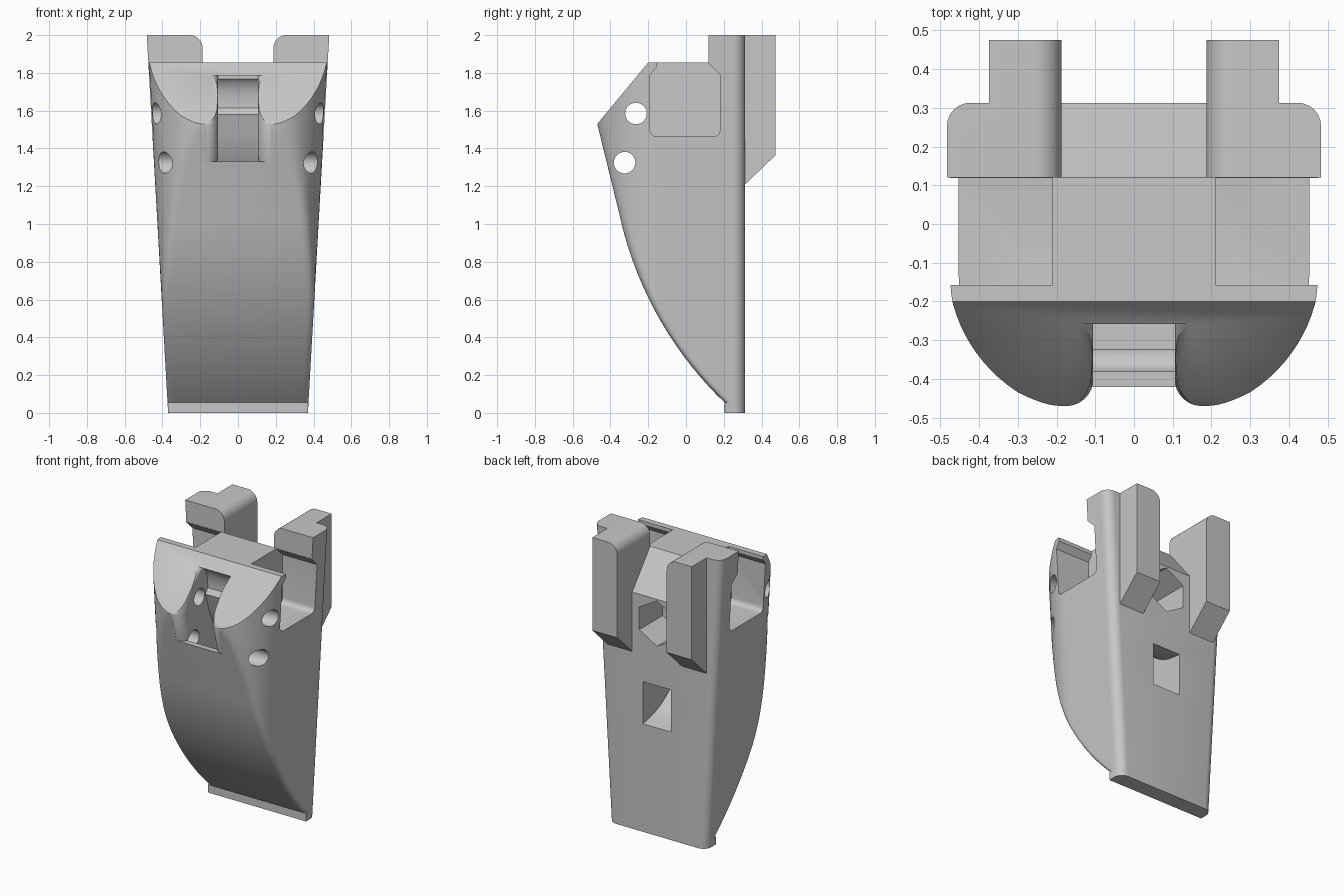
import bpy, bmesh, math
from mathutils import Vector

cube = bpy.data.objects.get("Cube")
if cube:
    bpy.data.objects.remove(cube, do_unlink=True)

grey = bpy.data.materials.new("light_grey")
grey.use_nodes = True
tone = (0.57, 0.57, 0.57, 1)
grey.diffuse_color = tone
grey.node_tree.nodes["Principled BSDF"].inputs["Base Color"].default_value = tone


def loft(name, loops):
    """Skin a stack of equal-length closed loops and cap both ends."""
    bm = bmesh.new()
    rings = [[bm.verts.new(p) for p in loop] for loop in loops]
    n = len(rings[0])
    for a, b in zip(rings, rings[1:]):
        for i in range(n):
            j = (i + 1) % n
            bm.faces.new((a[i], a[j], b[j], b[i]))
    bm.faces.new(rings[0][::-1])
    bm.faces.new(rings[-1])
    bmesh.ops.recalc_face_normals(bm, faces=bm.faces)
    mesh = bpy.data.meshes.new(name)
    bm.to_mesh(mesh)
    bm.free()
    mesh.materials.append(grey)
    obj = bpy.data.objects.new(name, mesh)
    bpy.context.collection.objects.link(obj)
    return obj


def prism_x(name, yz, x0, x1):
    return loft(name, [[(x, y, z) for y, z in yz] for x in (x0, x1)])


def prism_y(name, xz, y0, y1):
    return loft(name, [[(x, y, z) for x, z in xz] for y in (y0, y1)])


def mirrored(half, z):
    return [(x, y, z) for x, y in half] + [(-x, y, z) for x, y in reversed(half)]


def arc(cx, cy, rx, ry, a0, a1, n=8):
    pts = []
    for i in range(n + 1):
        t = math.radians(a0 + (a1 - a0) * i / n)
        pts.append((cx + rx * math.cos(t), cy + ry * math.sin(t)))
    return pts


def spline(points, steps=5):
    """Smooth curve through the given points."""
    p = [Vector(q) for q in points]
    p = [2 * p[0] - p[1]] + p + [2 * p[-1] - p[-2]]
    out = []
    for a, b, c, d in zip(p, p[1:], p[2:], p[3:]):
        for i in range(steps):
            t = i / steps
            out.append(0.5 * (2 * b + (c - a) * t + (2 * a - 5 * b + 4 * c - d) * t * t
                              + (3 * b - a - 3 * c + d) * t ** 3))
    return [tuple(v) for v in out + [p[-2]]]


def combine(target, tool, operation):
    mod = target.modifiers.new(tool.name, "BOOLEAN")
    mod.operation = operation
    mod.solver = "EXACT"
    mod.object = tool
    graph = bpy.context.evaluated_depsgraph_get()
    mesh = bpy.data.meshes.new_from_object(target.evaluated_get(graph))
    target.modifiers.clear()
    target.data = mesh
    bpy.data.objects.remove(tool, do_unlink=True)


def cut(target, tool):
    combine(target, tool, "DIFFERENCE")


# Tapered body: flat sides running into a wide arc, then a blended front edge
BACK, ROUND = 0.313, 0.06
SIDE_R, SIDE_Y = 0.36, -0.136


def front_edge(z):
    if z < 0.055:
        return 0.205
    if z < 1.0:
        return 1.56 - math.sqrt(1.957 ** 2 - (z - 1.466) ** 2)
    return max(-0.47, -0.34 - 0.245 * (z - 1.0))


def section(z, blend):
    w = 0.37 + 0.0565 * z
    front = front_edge(z)

    def side(y):
        return w - SIDE_R + math.sqrt(SIDE_R ** 2 - min(0, y - SIDE_Y) ** 2)

    half = arc(w - ROUND, BACK - ROUND, ROUND, ROUND, 90, 0, 6)
    start, end = BACK - ROUND - 0.005, front + blend
    half += [(side(y), y) for y in (start + (end - start) * math.sqrt(i / 18) for i in range(19))]
    p, c = Vector((side(end), end)), Vector((side(front), front))
    q = c - Vector((blend * 1.2, 0))
    for i in range(1, 7):
        t = i / 6
        half.append(tuple(p * (1 - t) ** 2 + c * 2 * t * (1 - t) + q * t * t))
    return mirrored(half, z)


levels = [0.055 + (1.53 - 0.055) * i / 30 for i in range(31)] + [2.0]
body = loft("tapered_body", [section(0, 0.004), section(0.054, 0.004)]
            + [section(z, 0.035) for z in levels])

# Slanted brow and flat shoulder
cut(body, prism_x("brow_cut", [(-0.2, 1.855), (0.12, 1.855), (0.12, 2.1), (-0.9, 2.1),
                               (-0.9, 1.012)], -1, 1))

# Two back rails with sloped lower ends
for side in (-1, 1):
    rail = prism_x("rail", [(0.3, 1.2), (BACK, 1.21), (0.475, 1.365), (0.475, 2.0), (0.3, 2.0)],
                   side * 0.187, side * 0.375)
    combine(body, rail, "UNION")

# Sloped notch between the rails
cut(body, prism_x("notch_cut", [(0.12, 1.855), (0.12, 2.1), (0.6, 2.1), (0.6, 1.26)],
                  -0.187, 0.187))

for side in (-1, 1):
    # Rounded inner top corners of the ears
    corner = [(0.15, 1.93), (0.15, 2.05), (0.257, 2.05)]
    corner += arc(0.257, 1.93, 0.07, 0.0701, 90, 180)
    cut(body, prism_y("ear_round", [(side * x, z) for x, z in corner], 0.1, 0.6))
    # Side pockets
    pocket = [(-0.157, 1.95), (-0.157, 1.83), (-0.19, 1.79)]
    pocket += arc(-0.155, 1.497, 0.035, 0.035, 180, 270, 5)
    pocket += arc(0.145, 1.497, 0.035, 0.035, 270, 360, 5)
    pocket += [(0.18, 1.79), (0.119, 1.85), (0.119, 1.95)]
    cut(body, prism_x("side_pocket", pocket, side * 0.21, side * 0.8))

# Curved channel from the front slot down to the back opening
ceiling = arc(-0.26, 1.64, 0.085, 0.145, 90, 0, 6) + [(-0.175, 1.615)]
ceiling += spline([(-0.2, 1.58), (-0.13, 1.38), (-0.01, 1.19), (0.15, 1.06), (0.35, 1.02)])
floor = spline([(0.35, 0.73), (0.15, 0.78), (-0.05, 0.92), (-0.22, 1.11), (-0.345, 1.3)])
channel = [(-0.7, 1.33), (-0.7, 1.785)] + ceiling + floor + [(-0.375, 1.33)]
cut(body, prism_x("channel", channel, -0.106, 0.106))

# Flared mouth of the slot
mouth = []
for z, front in ((1.33, -0.42), (1.53, -0.47), (1.6, -0.45), (1.68, -0.4),
                 (1.74, -0.335), (1.785, -0.265)):
    half = [(0.175, front - 0.15)] + arc(0.175, front + 0.07, 0.07, 0.07, 270, 180)
    mouth.append(mirrored(half, z))
cut(body, loft("slot_mouth", mouth))

# Cross pin holes
for y, z in ((-0.265, 1.585), (-0.325, 1.325)):
    cut(body, prism_x("pin_hole", arc(y, z, 0.057, 0.057, 0, 348.75, 31), -1, 1))

# Hexagonal recess in the back
cut(body, prism_y("hex_recess", arc(0, 1.45, 0.155, 0.155, 30, 330, 5), 0.06, 0.5))

bpy.ops.object.select_all(action="DESELECT")
body.select_set(True)
bpy.context.view_layer.objects.active = body
bpy.ops.object.shade_smooth_by_angle(angle=math.radians(30))
